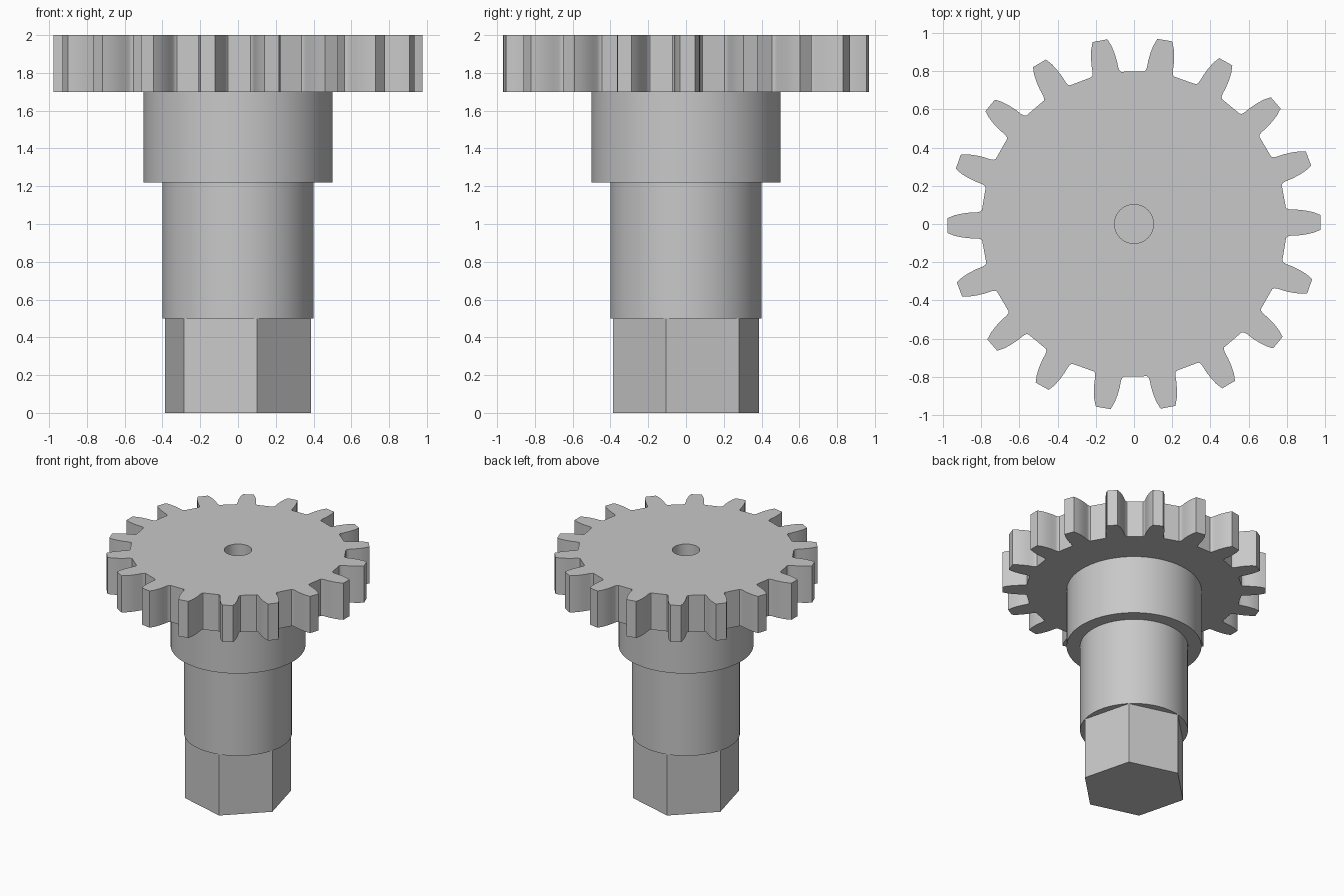
import bpy, bmesh
from math import radians, cos, sin, pi

default = bpy.data.objects.get("Cube")
if default:
    bpy.data.objects.remove(default, do_unlink=True)

grey = bpy.data.materials.new("plain grey")
grey.use_nodes = True
colour = (0.58, 0.58, 0.58, 1)
grey.diffuse_color = colour
grey.node_tree.nodes["Principled BSDF"].inputs["Base Color"].default_value = colour


def polar(radius, angle):
    return (radius * cos(angle), radius * sin(angle))


def circle(radius, sides, turn=0.0):
    return [polar(radius, turn + 2 * pi * i / sides) for i in range(sides)]


def prism(name, loops, bottom, top):
    """Extrude an outline, with optional hole outlines, between two heights."""
    bm = bmesh.new()
    edges = []
    for loop in loops:
        verts = [bm.verts.new((x, y, bottom)) for x, y in loop]
        edges += [bm.edges.new((v, verts[i - 1])) for i, v in enumerate(verts)]
    if len(loops) == 1:
        bm.faces.new(verts)
    else:
        bmesh.ops.triangle_fill(bm, edges=edges, use_beauty=True)
    ext = bmesh.ops.extrude_face_region(bm, geom=bm.faces[:], use_keep_orig=True)
    moved = [g for g in ext["geom"] if isinstance(g, bmesh.types.BMVert)]
    bmesh.ops.translate(bm, verts=moved, vec=(0, 0, top - bottom))
    bmesh.ops.recalc_face_normals(bm, faces=bm.faces[:])
    mesh = bpy.data.meshes.new(name)
    bm.to_mesh(mesh)
    bm.free()
    mesh.materials.append(grey)
    obj = bpy.data.objects.new(name, mesh)
    bpy.context.collection.objects.link(obj)
    bpy.ops.object.select_all(action="DESELECT")
    obj.select_set(True)
    bpy.context.view_layer.objects.active = obj
    bpy.ops.object.shade_smooth_by_angle(angle=radians(30))
    return obj


# Gear wheel: one tooth flank as (radius, half angle), mirrored and repeated
TEETH = 18
flank = [(0.80, 5.7), (0.808, 5.1), (0.825, 4.75), (0.86, 4.5),
         (0.90, 4.0), (0.94, 3.3), (0.977, 2.3)]
tooth = [(r, -a) for r, a in flank] + flank[::-1]
outline = [polar(r, radians(a + 0.5 + 360 / TEETH * i))
           for i in range(TEETH) for r, a in tooth]
prism("gear_wheel", [outline, circle(0.102, 48)], 1.7, 2.0)

# Stepped shaft, closing the centre hole from below
prism("collar", [circle(0.5, 96)], 1.22, 1.7)
prism("shaft", [circle(0.4, 96)], 0.5, 1.22)

# Hexagonal drive end
prism("hex_end", [circle(0.4, 6, radians(-15.5))], 0.0, 0.5)
